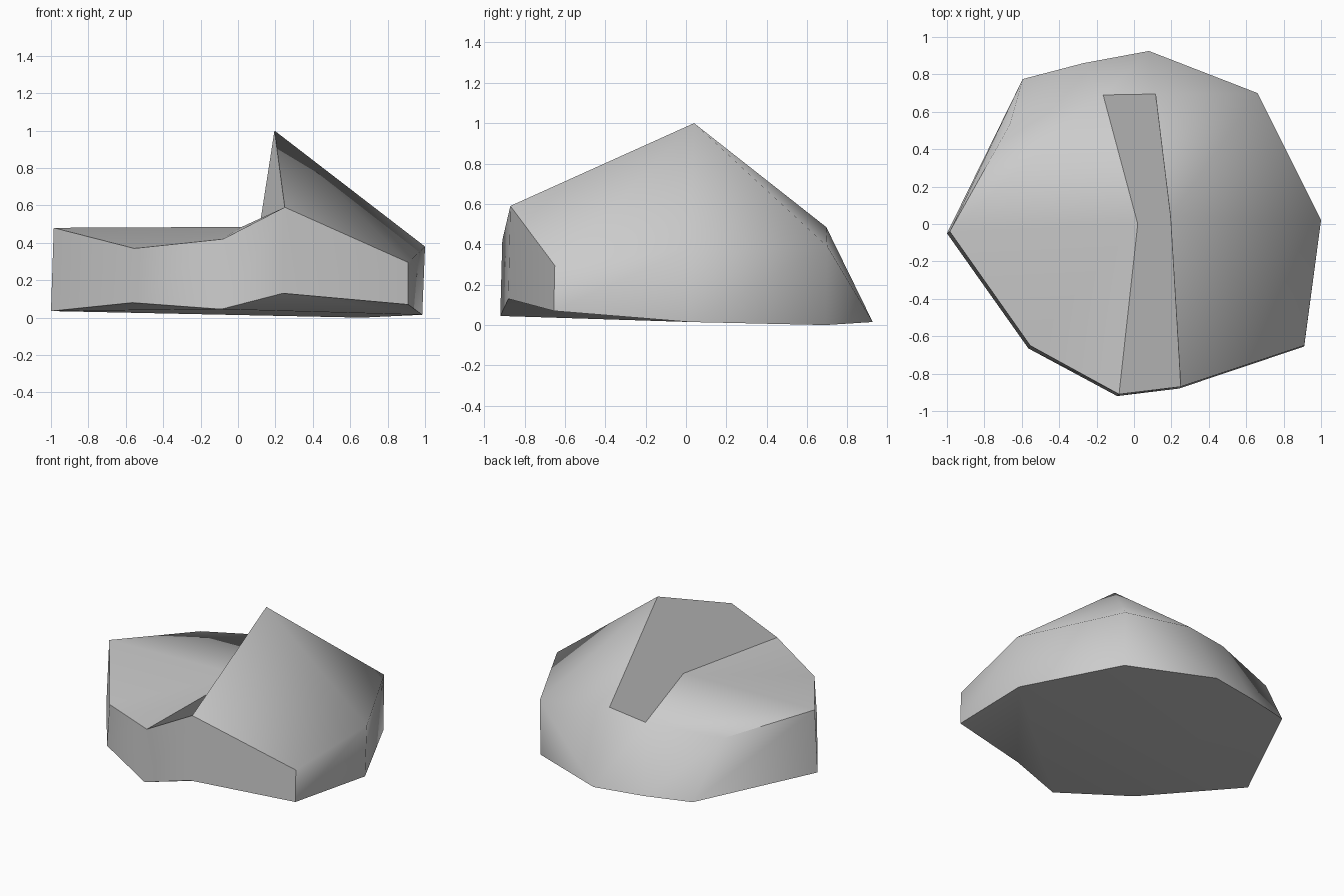
import bpy
import bmesh

# Remove the default cube only
default_cube = bpy.data.objects.get("Cube")
if default_cube:
    bpy.data.objects.remove(default_cube, do_unlink=True)


def make_material(name, colour):
    material = bpy.data.materials.new(name)
    material.use_nodes = True
    material.diffuse_color = colour
    shader = next(n for n in material.node_tree.nodes if n.type == 'BSDF_PRINCIPLED')
    shader.inputs["Base Color"].default_value = colour
    return material


# Foot outline and upper rim, counterclockwise from the -x corner
foot_outline = [
    (-1, -.05, .035), (-.565, -.665, .08), (-.09, -.92, .045), (.24, -.88, .13),
    (.91, -.655, .07), (.985, .02, .015), (.66, .69, 0), (.08, .925, .015),
    (-.27, .86, .02), (-.595, .775, .03),
]
rim_outline = [
    (-.985, -.04, .48), (-.555, -.65, .37), (-.08, -.91, .42), (.25, -.87, .59),
    (.91, -.65, .295), (1, .02, .38), (.66, .7, .39), (.115, .695, .485),
    (-.165, .69, .45), (-.665, .53, .41),
]

bm = bmesh.new()
foot = [bm.verts.new(p) for p in foot_outline]
rim = [bm.verts.new(p) for p in rim_outline]
peak = bm.verts.new((.195, .04, 1))
ledge = bm.verts.new((.02, 0, .485))

(west, south_west, south, south_ridge, south_east,
 east, north_east, north_ridge, north, north_west) = rim
(foot_west, foot_south_west, foot_south, foot_arch, foot_south_east,
 foot_east, foot_north_east, foot_north) = foot[:8]


def fan(hub, path):
    for a, b in zip(path, path[1:]):
        bm.faces.new((hub, a, b))


def crease(path):
    for a, b in zip(path, path[1:]):
        bm.edges.get((a, b)).smooth = False


# Ring of side walls, with the bent back corner split along its fold
for i in range(len(foot)):
    j = (i + 1) % len(foot)
    if foot[j] == foot_north:
        fan(foot_north, [north_ridge, north_east, foot_north_east])
    else:
        bm.faces.new((foot[i], foot[j], rim[j], rim[i]))

# Underside, folded up to the arch in the front edge
bm.faces.new((foot_west, foot_south, foot_south_west))
bm.faces.new([foot_south, foot_west] + foot[:4:-1])
fan(foot_arch, [foot_south, foot_east, foot_south_east])

# Low shelf
fan(ledge, [north, west, south_west, south])
bm.faces.new((north, north_west, west))

# Steep step between the shelf and the ridge, shaded as one facet
bm.faces.new((south, south_ridge, peak, north_ridge, north, ledge))

# Long slope falling away from the ridge
fan(peak, [south_ridge, south_east, east, north_east, north_ridge])

# Soft shading with crisp foot, front rim, corners and step outline
bmesh.ops.recalc_face_normals(bm, faces=bm.faces[:])
for face in bm.faces:
    face.smooth = True
crease(foot + [foot_west])
crease([north_west, west, south_west, south, south_ridge, south_east, foot_south_east])
crease([west, foot_west])
crease([south, ledge, north, north_ridge, peak, south_ridge])

mesh = bpy.data.meshes.new("rock")
bm.to_mesh(mesh)
bm.free()

rock = bpy.data.objects.new("rock", mesh)
bpy.context.collection.objects.link(rock)
mesh.materials.append(make_material("stone grey", (0.6, 0.6, 0.6, 1)))
